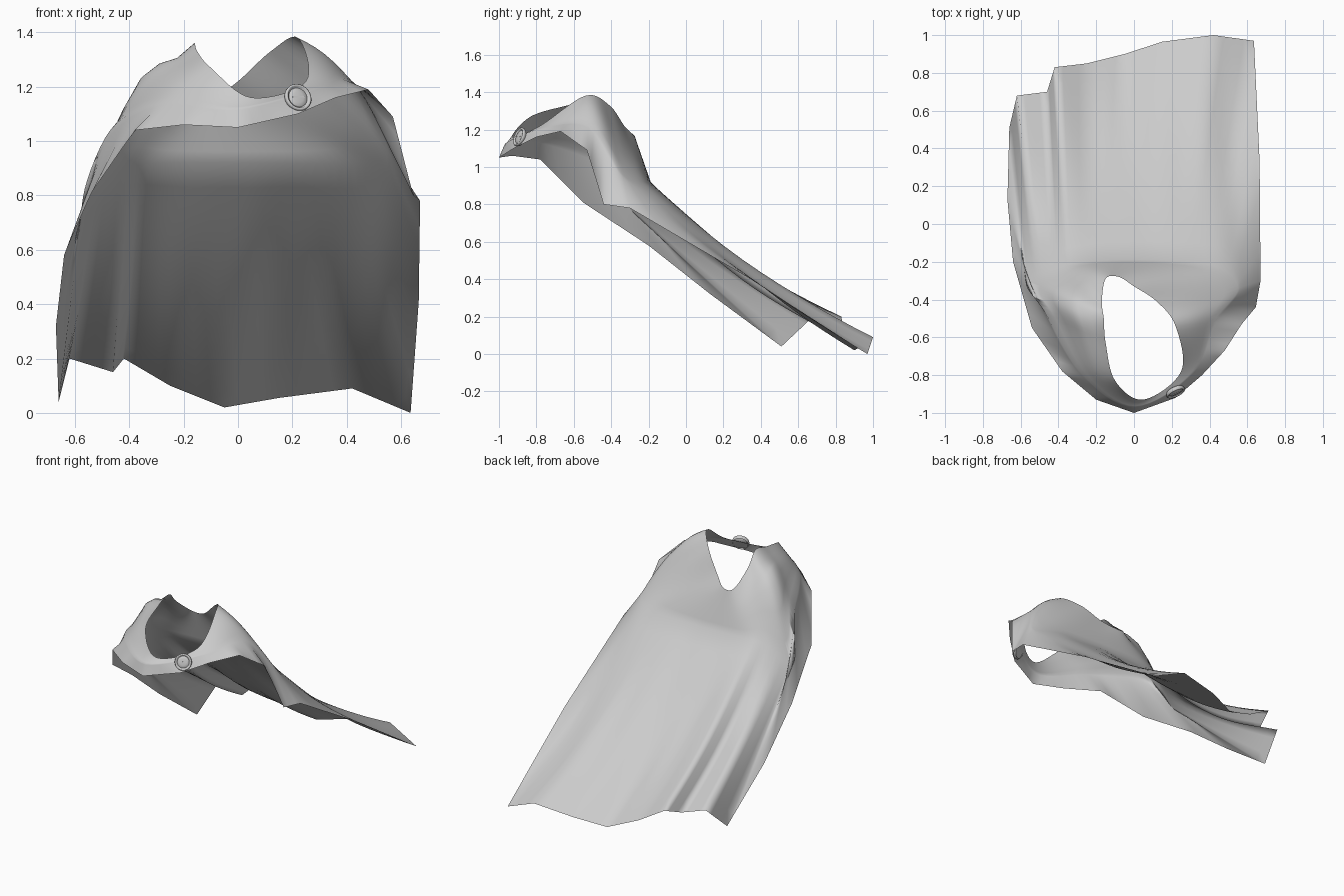
import bpy, bmesh, math
from mathutils import Vector

if "Cube" in bpy.data.objects:
    bpy.data.objects.remove(bpy.data.objects["Cube"])

STATIONS, SUB = 22, 4          # stations around the neck, subdivisions between them
N = STATIONS * SUB

# Neck opening and shoulder line (11 points each), counter-clockwise from the front
neck = [(.05, -.93, 1.16), (.25, -.78, 1.22), (.22, -.54, 1.38), (.12, -.41, 1.33),
        (0, -.33, 1.22), (-.08, -.28, 1.17), (-.15, -.29, 1.18), (-.17, -.41, 1.28),
        (-.16, -.5, 1.36), (-.15, -.63, 1.33), (-.1, -.83, 1.27)]
yoke = [(0, -.97, 1.12), (.31, -.79, 1.2), (.42, -.52, 1.22), (.55, -.34, .96),
        (.42, -.22, .92), (.08, -.19, .92), (-.26, -.2, .92), (-.42, -.24, .9),
        (-.57, -.31, .78), (-.47, -.47, 1.04), (-.28, -.79, 1.14)]
# Outer edge: front band, right side, back hem, pleat, left side
hem = [(0, -1, 1.05), (.22, -.92, 1.1), (.36, -.8, 1.16), (.48, -.67, 1.19),
       (.57, -.53, 1.09), (.645, -.44, .8), (.67, -.3, .78), (.665, .33, .41),
       (.635, .97, 0), (.42, 1, .09), (.15, .965, .055), (-.05, .9, .02),
       (-.25, .85, .1), (-.42, .83, .2), (-.46, .7, .15), (-.62, .68, .2),
       (-.66, .51, .04), (-.67, .13, .32), (-.64, -.2, .58), (-.54, -.55, .81),
       (-.38, -.78, 1.04), (-.2, -.93, 1.06)]


def sample(points, t, smooth):
    """Point on a closed loop at t in 0..1."""
    n = len(points)
    i = int(t * n)
    f = t * n - i
    a, b, c, d = (Vector(points[(i + k) % n]) for k in (-1, 0, 1, 2))
    if not smooth:
        return b.lerp(c, f)
    return b + .5 * f * (c - a + f * (2*a - 5*b + 4*c - d + f * (3*(b - c) + d - a)))


def strand(k):
    """One line of cloth running from the neck over the shoulder to the hem."""
    t = k / N
    s = t * STATIONS
    p, q, r = sample(neck, t, True), sample(yoke, t, True), sample(hem, t, False)
    left_puff = .14 * math.exp(-((s - 16) / 2.2) ** 2)
    right_puff = .03 * math.exp(-((s - 5) / 1.5) ** 2)
    pts = []
    for j in range(6):
        f = j / 6
        v = p.lerp(q, f)
        v.z += left_puff * math.sin(math.pi * f) ** 2 + right_puff * math.sin(math.pi * f)
        pts.append(v)
    back = max(0, min(1, (s - 6) / 2, (16 - s) / 2))
    for j in range(13):
        f = j / 12
        v = q.lerp(r, f)
        # The back sags between shoulders and hem, with faint lengthwise folds
        v.z -= back * math.sin(math.pi * f) * (.07 + .006 * math.sin(26 * v.x + 2 * f))
        pts.append(v)
    return pts


def new_object(name, bm):
    for f in bm.faces:
        f.smooth = True
    me = bpy.data.meshes.new(name)
    bm.to_mesh(me)
    bm.free()
    ob = bpy.data.objects.new(name, me)
    bpy.context.collection.objects.link(ob)
    return ob


# Draped cape
bm = bmesh.new()
grid = [[bm.verts.new(v) for v in strand(k)] for k in range(N)]
for k in range(N):
    a, b = grid[k], grid[(k + 1) % N]
    for j in range(len(a) - 1):
        bm.faces.new((a[j], a[j + 1], b[j + 1], b[j]))
new_object("cape_cloth", bm)

# Clasp at the front of the neck
axis = Vector((.4, -.85, .34))
centre = Vector((.22, -.89, 1.16))
turn = axis.to_track_quat('Z', 'Y').to_euler()


def clasp_part(name, profile, sides=24):
    """Spin a (radius, height) profile around the clasp axis."""
    bm = bmesh.new()
    rings = [[bm.verts.new((r * math.cos(2 * math.pi * i / sides),
                            r * math.sin(2 * math.pi * i / sides), h))
              for i in range(sides)] for r, h in profile]
    for a, b in zip(rings, rings[1:]):
        for i in range(sides):
            j = (i + 1) % sides
            bm.faces.new((a[i], a[j], b[j], b[i]))
    bm.faces.new(rings[-1])
    ob = new_object(name, bm)
    ob.location, ob.rotation_euler = centre, turn


clasp_part("clasp_rim", [(.046, -.014), (.052, -.004), (.052, .006), (.048, .01),
                         (.042, .008), (.04, .002)])
clasp_part("clasp_disc", [(.038, .001), (.034, .005), (.02, .007), (.006, .008)])

# Pin across the clasp
bpy.ops.mesh.primitive_cube_add(size=1, location=centre + axis * .008, rotation=turn)
pin = bpy.context.object
pin.name = "clasp_pin"
pin.scale = (.05, .005, .005)
